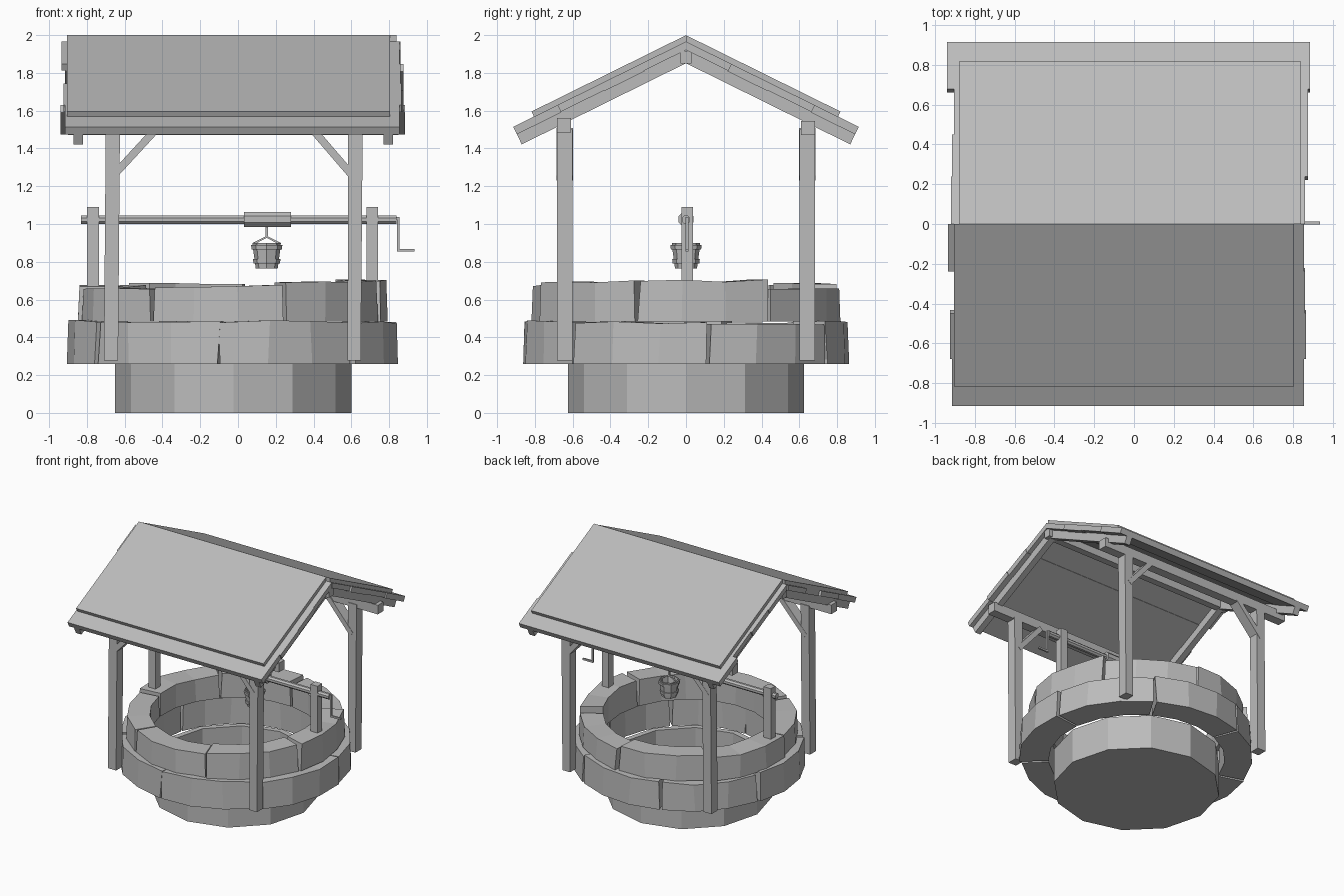
import bpy, bmesh, math, random
from mathutils import Vector

if "Cube" in bpy.data.objects:
    bpy.data.objects.remove(bpy.data.objects["Cube"])

random.seed(4)
grey = bpy.data.materials.new("plain_grey")
grey.diffuse_color = (0.5, 0.5, 0.5, 1)
grey.use_nodes = True
grey.node_tree.nodes["Principled BSDF"].inputs["Base Color"].default_value = grey.diffuse_color


def loft(name, sections):
    """Skin a list of equal-length point loops and cap both ends."""
    bm = bmesh.new()
    rows = [[bm.verts.new(p) for p in s] for s in sections]
    n = len(rows[0])
    for a, b in zip(rows, rows[1:]):
        for i in range(n):
            j = (i + 1) % n
            bm.faces.new((a[i], a[j], b[j], b[i]))
    bm.faces.new(rows[0][::-1])
    bm.faces.new(rows[-1])
    bmesh.ops.recalc_face_normals(bm, faces=bm.faces)
    me = bpy.data.meshes.new(name)
    bm.to_mesh(me)
    bm.free()
    me.materials.append(grey)
    ob = bpy.data.objects.new(name, me)
    bpy.context.collection.objects.link(ob)
    return ob


def rect(x0, x1, y0, y1, z):
    return [(x0, y0, z), (x1, y0, z), (x1, y1, z), (x0, y1, z)]


def box(name, x0, x1, y0, y1, z0, z1):
    return loft(name, [rect(x0, x1, y0, y1, z0), rect(x0, x1, y0, y1, z1)])


def bar(name, a, b, w, depth=None):
    """Square bar between two points; depth is its size along y."""
    a, b = Vector(a), Vector(b)
    d = (b - a).normalized()
    v = Vector((0, 1, 0))
    u = d.cross(v).normalized() * w / 2
    v = v * (depth or w) / 2
    return loft(name, [[p + u + v, p - u + v, p - u - v, p + u - v] for p in (a, b)])


def turned(name, cx, n, profile):
    """Faceted upright round part from (radius, height) pairs."""
    ang = [2 * math.pi * i / n for i in range(n)]
    return loft(name, [[(cx + r * math.cos(t), r * math.sin(t), z) for t in ang]
                       for r, z in profile])


def rod_x(name, x0, x1, z, r, n=8):
    ang = [2 * math.pi * (i + 0.5) / n for i in range(n)]
    return loft(name, [[(x, r * math.cos(t), z + r * math.sin(t)) for t in ang]
                       for x in (x0, x1)])


CX = -0.025

# Hollow foundation drum with a floor
turned("foundation", CX, 12, [(0.625, 0), (0.625, 0.28), (0.58, 0.28), (0.58, 0.02)])


# Two courses of seven curved stones
def course(name, start, r_out, r_in, z0, tops):
    step = 360 / 7
    for k, top in enumerate(tops):
        ro = r_out + random.uniform(-0.012, 0.012)
        a0 = start + k * step + random.uniform(0.3, 1.0)
        a1 = start + (k + 1) * step - random.uniform(0.3, 1.0)
        secs = []
        for i in range(4):
            t = math.radians(a0 + (a1 - a0) * i / 3)
            lean = math.radians(random.uniform(-1, 1))
            z1 = top + random.uniform(-0.008, 0.008)
            rr = ro + random.uniform(-0.008, 0.008)
            secs.append([(CX + r * math.cos(q), r * math.sin(q), z) for r, q, z in
                         ((rr, t, z0), (rr - 0.008, t + lean, z1),
                          (r_in, t + lean, z1), (r_in, t, z0))])
        loft(f"{name}_stone_{k}", secs)


course("lower", -95, 0.872, 0.66, 0.26, [0.485, 0.48, 0.47, 0.485, 0.48, 0.485, 0.485])
course("upper", -122, 0.825, 0.64, 0.483, [0.67, 0.695, 0.70, 0.652, 0.68, 0.67, 0.655])

# Corner posts, long beams and diagonal braces
for tag, s in (("front", -1), ("back", 1)):
    y0, y1 = sorted((s * 0.602, s * 0.682))
    for side, b0, b1, t0, t1 in (("left", -0.71, -0.635, -0.70, -0.625),
                                 ("right", 0.58, 0.65, 0.583, 0.66)):
        loft(f"{tag}_{side}_post", [rect(b0, b1, y0, y1, 0.278), rect(t0, t1, y0, y1, 1.5)])
    z = 1.56 if s < 0 else 1.545
    box(f"{tag}_beam", -0.90, 0.85, s * 0.645 - 0.037, s * 0.645 + 0.037, z - 0.075, z)
    for side, xa, xb in (("left", -0.67, -0.44), ("right", 0.615, 0.40)):
        bar(f"{tag}_{side}_brace", (xa, s * 0.642, 1.245), (xb, s * 0.642, 1.495), 0.04, 0.085)

# Roof parts are laid out along the slope (s) and across it (n)
SLOPE = math.atan(0.494)
C, S, RIDGE = math.cos(SLOPE), math.sin(SLOPE), 1.966


def slab(name, side, x0, x1, ya, yb, n0, n1):
    pts = []
    for y, n in ((ya, n0), (yb, n0), (yb, n1), (ya, n1)):
        s = y / C if y else -n * S / C      # vertical cut at the ridge
        pts.append((side * (s * C + n * S), RIDGE - s * S + n * C))
    return loft(name, [[(x, y, z) for y, z in pts] for x in (x0, x1)])


rows = (0, 0.24, 0.45, 0.68, 0.915)
boards = {-1: ((-0.935, 0.855), (-0.905, 0.86), (-0.925, 0.865), (-0.915, 0.855)),
          1: ((-0.92, 0.86), (-0.915, 0.875), (-0.905, 0.875), (-0.94, 0.885))}
covers = {-1: (-0.905, 0.805), 1: (-0.88, 0.84)}
for tag, side in (("front", -1), ("back", 1)):
    for i, (x0, x1) in enumerate(boards[side]):
        slab(f"{tag}_roof_board_{i}", side, x0, x1, rows[i], rows[i + 1],
             -0.04 - 0.004 * (i % 2), 0)
    slab(f"{tag}_roof_cover", side, *covers[side], 0, 0.805, 0, 0.03)
    for end, x0 in (("left", -0.87), ("right", 0.77)):
        slab(f"{tag}_{end}_rafter", side, x0, x0 + 0.05, 0, 0.915, -0.103, -0.04)
box("ridge_beam", -0.90, 0.85, -0.028, 0.028, 1.85, 1.915)

# Windlass: uprights, axle, drum and crank
box("left_upright", -0.80, -0.735, -0.025, 0.037, 0.64, 1.09)
box("right_upright", 0.68, 0.742, -0.025, 0.037, 0.67, 1.09)
rod_x("axle", -0.83, 0.84, 1.022, 0.024)
rod_x("drum", 0.033, 0.28, 1.025, 0.043)
bar("crank_tip", (0.83, 0.005, 1.03), (0.855, 0.005, 1.03), 0.014)
bar("crank_arm", (0.848, 0.005, 1.037), (0.848, 0.005, 0.855), 0.014)
bar("crank_handle", (0.842, 0.005, 0.861), (0.935, 0.005, 0.861), 0.014)

# Bucket with raised bands, its bail and the rope
BX = 0.152
bar("rope", (BX, 0, 1.0), (BX, 0, 0.925), 0.012)
for tag, s in (("left", -1), ("right", 1)):
    bar(f"bail_{tag}", (BX, 0, 0.932), (BX + s * 0.072, 0, 0.895), 0.01)
turned("bucket", BX, 8, [
    (0.058, 0.765), (0.062, 0.79), (0.070, 0.79), (0.073, 0.815), (0.065, 0.815),
    (0.072, 0.865), (0.080, 0.865), (0.083, 0.89), (0.074, 0.89), (0.075, 0.90),
    (0.066, 0.90), (0.052, 0.78)])
